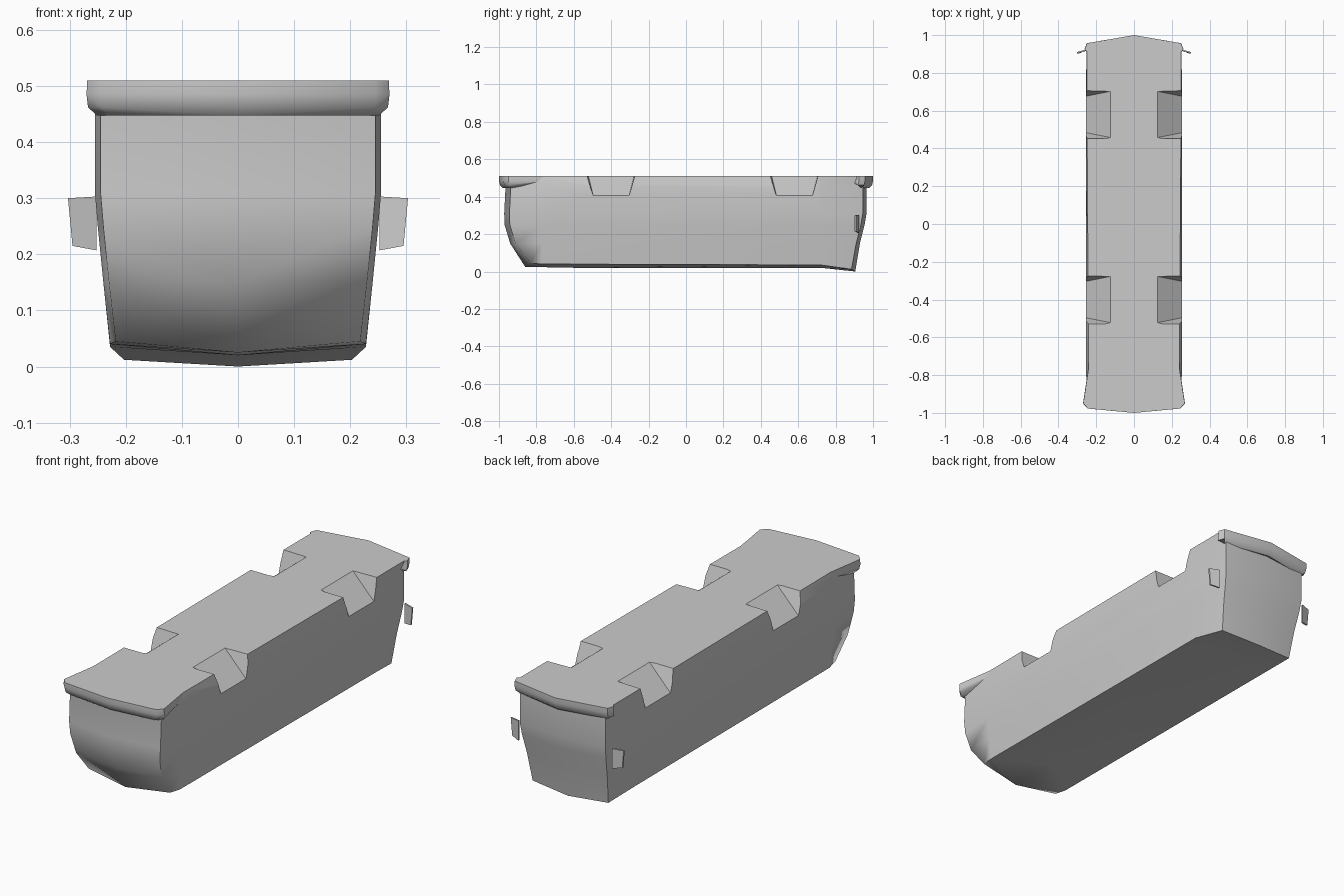
import bpy, bmesh, math

old = bpy.data.objects.get("Cube")
if old:
    bpy.data.objects.remove(old, do_unlink=True)

grey = bpy.data.materials.new("plain_grey")
grey.use_nodes = True
grey.diffuse_color = (0.6, 0.6, 0.6, 1)
grey.node_tree.nodes["Principled BSDF"].inputs["Base Color"].default_value = grey.diffuse_color


def select(ob):
    bpy.ops.object.select_all(action='DESELECT')
    ob.select_set(True)
    bpy.context.view_layer.objects.active = ob


def apply_modifier(ob, kind, **settings):
    mod = ob.modifiers.new(kind.lower(), kind)
    for key, value in settings.items():
        setattr(mod, key, value)
    select(ob)
    bpy.ops.object.modifier_apply(modifier=mod.name)


def finish(name, bm, mirror=True, smooth=None):
    bmesh.ops.recalc_face_normals(bm, faces=bm.faces)
    me = bpy.data.meshes.new(name)
    bm.to_mesh(me)
    bm.free()
    ob = bpy.data.objects.new(name, me)
    bpy.context.collection.objects.link(ob)
    me.materials.append(grey)
    if mirror:
        apply_modifier(ob, 'MIRROR', use_clip=True)
        fix = bmesh.new()
        fix.from_mesh(me)
        bmesh.ops.recalc_face_normals(fix, faces=fix.faces)
        fix.to_mesh(me)
        fix.free()
    if smooth:
        select(ob)
        bpy.ops.object.shade_smooth_by_angle(angle=math.radians(smooth))
        for p in ob.data.polygons:      # level top stays flat
            if p.normal.z > 0.98:
                p.use_smooth = False
    return ob


def loft(bm, rings):
    """Skin open half rings that start and end on the centre plane."""
    rows = [[bm.verts.new(p) for p in ring] for ring in rings]
    for a, b in zip(rows, rows[1:]):
        for i in range(len(a) - 1):
            bm.faces.new((a[i], a[i + 1], b[i + 1], b[i]))
    bm.faces.new(rows[-1])
    return rows


# Hull: half outlines stacked by height (z, half width, front y, rear y)
levels = [(.04, .228, -.86, .905), (.15, .24, -.94, .93), (.25, .25, -.97, .955),
          (.31, .255, -.972, .965), (.45, .255, -.965, .965), (.51, .25, -.975, .965)]
rings = []
for z, w, front, rear in levels:
    rings.append([(0, front, z), (w - .01, front + .028, z), (w, -.77, z),
                  (w, .72, z), (w - .025, rear - .02, z), (0, rear, z)])
drops = (-.015, .005, 0, -.005, -.028, -.04)
rings[0] = [(x, y, z + d) for (x, y, z), d in zip(rings[0], drops)]
rings[-1][2] = (.24, -.77, .51)
rings[-1][4] = (.25, .94, .51)
bm = bmesh.new()
c = loft(bm, rings)[0]
keel = [bm.verts.new((0, y, .02)) for y in (-.6, .72)]
bm.faces.new((c[0], c[1], c[2], keel[0]))
bm.faces.new((keel[0], c[2], c[3], keel[1]))
bm.faces.new((keel[1], c[3], c[4], c[5]))
hull = finish("hull", bm, smooth=75)

# Four wedge notches along the deck edge, floor sloping outward
for side in (1, -1):
    for n, mid in enumerate((-.4, .58)):
        bm = bmesh.new()
        # run = distance outward from the inner edge; floor falls .8 per unit
        ends = []
        for run in (-.02, .2):
            x, floor = side * (.125 + run), .51 - .8 * run
            half = .122 - .2 * run
            top = .55
            ends.append([bm.verts.new(p) for p in (
                (x, mid - half, floor), (x, mid + half, floor),
                (x, mid + .14, top), (x, mid - .14, top))])
        a, b = ends
        for i in range(4):
            j = (i + 1) % 4
            bm.faces.new((a[i], a[j], b[j], b[i]))
        bm.faces.new(a)
        bm.faces.new(b)
        cutter = finish("notch_cutter", bm, mirror=False)
        cutter.hide_render = True
        apply_modifier(hull, 'BOOLEAN', object=cutter, operation='DIFFERENCE', solver='EXACT')
        bpy.data.objects.remove(cutter, do_unlink=True)


# Overhanging deck lips at both ends
def lip(name, plan, lean):
    tiers = [(.447, .93, .02), (.462, .99, .005), (.485, 1, 0), (.51, .995, 0)]
    rings = [[(x * s, y + lean * inset, z) for x, y in plan] for z, s, inset in tiers]
    bm = bmesh.new()
    rows = loft(bm, rings)
    bm.faces.new(rows[0])
    for a, b in zip(rows, rows[1:]):
        bm.faces.new((a[0], a[-1], b[-1], b[0]))
    # drop the faces lying on the centre plane
    middle = [f for f in bm.faces if all(abs(v.co.x) < 1e-5 for v in f.verts)]
    bmesh.ops.delete(bm, geom=middle, context='FACES_ONLY')
    # the underside rises until it meets the hull
    inner = max(y * lean for x, y in plan)
    for v in bm.verts:
        if v.co.y * lean > inner - .01 and v.co.z < .48:
            v.co.z = .48 + (v.co.z - .447) * .1
    return finish(name, bm, smooth=50)


lip("front_lip", [(0, -1), (.245, -.977), (.27, -.95), (.241, -.76), (0, -.76)], 1)
lip("rear_lip", [(0, 1), (.25, .957), (.262, .925), (.24, .9), (0, .9)], -1)

# Small side plates near the rear
for side, name in ((1, "left_side_plate"), (-1, "right_side_plate")):
    bm = bmesh.new()
    outline = [(.252, .925, .207), (.295, .91, .215), (.303, .91, .3), (.252, .925, .303)]
    front = [bm.verts.new((side * x, y - .008, z)) for x, y, z in outline]
    back = [bm.verts.new((side * x, y, z)) for x, y, z in outline]
    bm.faces.new(front)
    bm.faces.new(back)
    for i in range(4):
        j = (i + 1) % 4
        bm.faces.new((front[i], front[j], back[j], back[i]))
    finish(name, bm, mirror=False)
